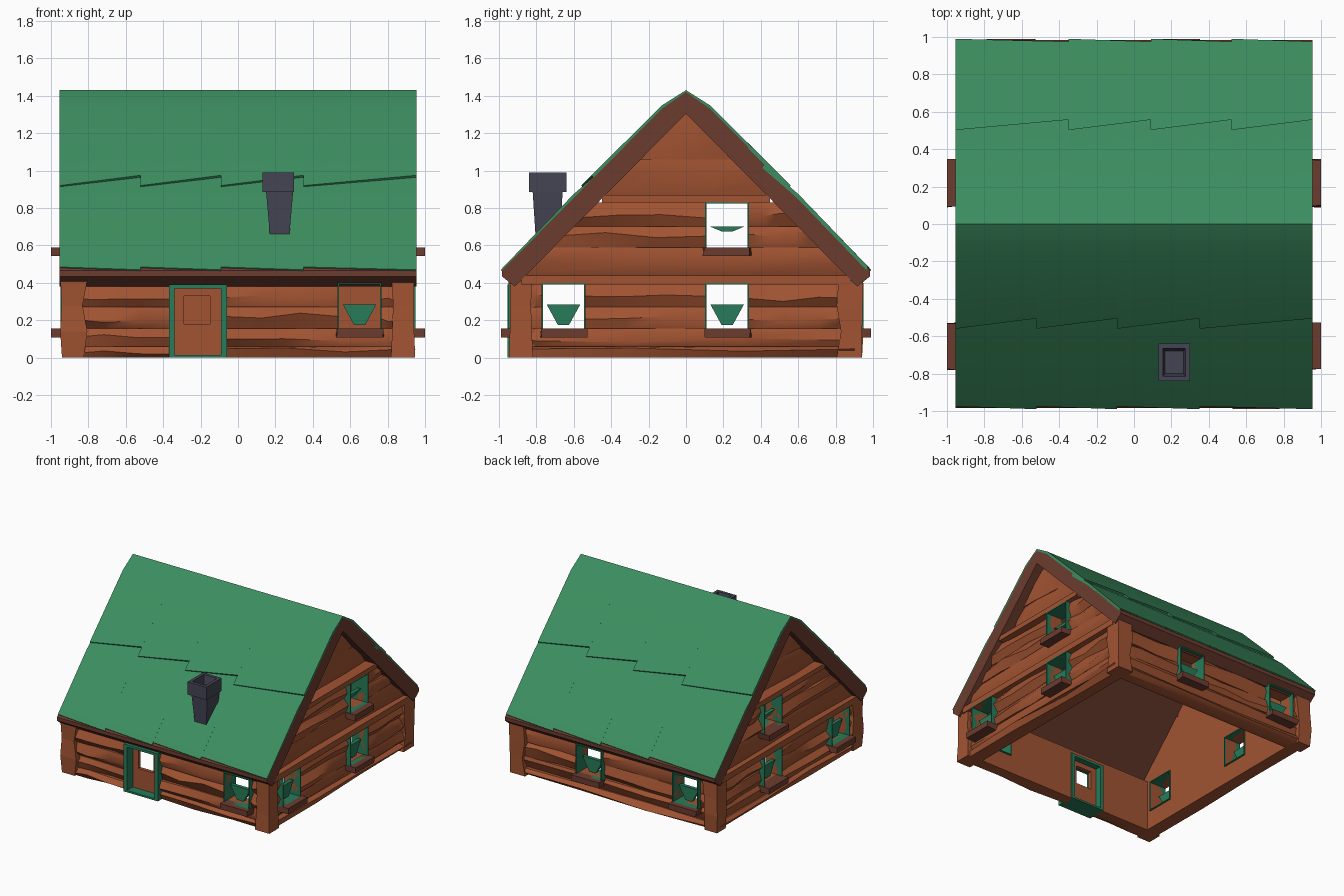
import bpy, bmesh, math, random
from mathutils import Matrix, Vector

if "Cube" in bpy.data.objects:
    bpy.data.objects.remove(bpy.data.objects["Cube"])

random.seed(4)


def material(name, rgb):
    m = bpy.data.materials.new(name)
    m.diffuse_color = (*rgb, 1)
    m.use_nodes = True
    m.node_tree.nodes["Principled BSDF"].inputs["Base Color"].default_value = m.diffuse_color
    return m


WOOD = material("wood", (0.36, 0.088, 0.032))
DARK = material("dark_wood", (0.15, 0.045, 0.028))
GREEN = material("roof_green", (0.045, 0.27, 0.115))
TRIM = material("trim_green", (0.02, 0.2, 0.1))
STONE = material("stone", (0.06, 0.06, 0.09))


def jit(a):
    return random.uniform(-a, a)


def loft(name, loops, mat, side=0, ring=False, smooth=None):
    """Skin point loops; side turns the front (0) to right, back, left (1-3)."""
    bm = bmesh.new()
    rows = [[bm.verts.new(p) for p in loop] for loop in loops]
    n = len(rows[0])
    for a, b in zip(rows, rows[1:] + ([rows[0]] if ring else [])):
        for i in range(n):
            j = (i + 1) % n
            bm.faces.new((a[i], a[j], b[j], b[i]))
    if not ring:
        bm.faces.new(rows[0])
        bm.faces.new(rows[-1])
    bmesh.ops.recalc_face_normals(bm, faces=bm.faces)
    bm.transform(Matrix.Rotation(side * math.pi / 2, 4, 'Z'))
    me = bpy.data.meshes.new(name)
    bm.to_mesh(me)
    bm.free()
    me.materials.append(mat)
    ob = bpy.data.objects.new(name, me)
    bpy.context.collection.objects.link(ob)
    if smooth:
        bpy.context.view_layer.objects.active = ob
        ob.select_set(True)
        bpy.ops.object.shade_smooth_by_angle(angle=math.radians(smooth))
        ob.select_set(False)
    return ob


def box(name, u0, u1, d0, d1, z0, z1, mat, side=0, wob=0.0):
    """Box on a wall: u along the wall, d outward from the centre."""
    def sq(u):
        return [(u + jit(wob), -d, z) for d, z in ((d0, z0), (d1, z0), (d1, z1), (d0, z1))]
    return loft(name, [sq(u0), sq(u1)], mat, side)


def rect(u0, u1, z0, z1, d):
    return [(u0, -d, z0), (u1, -d, z0), (u1, -d, z1), (u0, -d, z1)]


def frame(name, outer, inner, d0, d1, mat, side):
    loft(name, [rect(*outer, d0), rect(*outer, d1), rect(*inner, d1), rect(*inner, d0)],
         mat, side, ring=True)


def log(name, u0, u1, z0, z1, out, side):
    """Bulging plank, clipped under the roof slope."""
    zm = (z0 + z1) / 2 + jit(0.02)
    prof = [(0.81, z0), (out - 0.025, z0), (out, zm), (out - 0.025, z1), (0.81, z1)]
    loops = []
    for k in range(4):
        loop = []
        for i, (d, z) in enumerate(prof):
            lim = max(1.35 - z, 0.01)
            a, b = max(u0, -lim), min(u1, lim)
            mid = k in (1, 2) and i == 2
            loop.append((a + (b - a) * k / 3, -d + (jit(0.015) if 0 < i < 4 else 0),
                         z + (jit(0.02) if mid else 0)))
        loops.append(loop)
    loft(name, loops, WOOD, side, smooth=40)


def log_row(name, z0, z1, holes, side, out=0.925):
    u = -0.9
    for a, b in sorted(holes) + [(0.9, 0.9)]:
        if a > u:
            log(name, u, a, z0, z1, out, side)
        u = b


def window(u, z0, z1, side):
    a, b = u - 0.11, u + 0.11
    t = 0.008
    frame("window_frame", (a - t, b + t, z0 - t, z1 + t), (a, b, z0, z1), 0.80, 0.95, TRIM, side)
    reach = 1.0 if side % 2 else 0.99
    box("window_sill", a - 0.015, b + 0.015, 0.89, reach, z0 - 0.047, z0, DARK, side, 0.008)
    # small hanging green wedge in the opening
    top, low = (0.285, 0.175) if z0 < 0.4 else (0.70, 0.675)
    loft("window_wedge", [[(u - 0.09, -d, top), (u + 0.09, -d, top), (u + 0.03, -d, low),
                           (u - 0.03, -d, low)] for d in (0.87, 0.90)], TRIM, side)


# Walls: window centres per side, front / right / back / left
DOOR = (-0.35, -0.08)
centres = [[0.65], [0.22, -0.655], [-0.22, 0.655], [-0.22, 0.655]]
for side, us in enumerate(centres):
    holes = [(u - 0.11, u + 0.11) for u in us]
    door = [DOOR] if side == 0 else []
    log_row("wall_log", 0.0, 0.06, door, side, 0.935)
    log_row("wall_log", 0.06, 0.155, door, side)
    log_row("wall_log", 0.155, 0.27, holes + door, side)
    log_row("wall_log", 0.27, 0.39, holes + door, side)
    for u in us:
        window(u, 0.155, 0.39, side)
    if side % 2 == 0:
        box("wall_plate", -0.9, 0.9, 0.81, 0.91, 0.385, 0.42, WOOD, side)
        continue
    # gable end
    box("tie_beam", -0.88, 0.88, 0.81, 0.95, 0.39, 0.44, WOOD, side)
    up = holes[:1]
    log_row("gable_log", 0.44, 0.59, [], side)
    log_row("gable_log", 0.59, 0.70, up, side)
    log_row("gable_log", 0.70, 0.83, up, side)
    window(us[0], 0.59, 0.825, side)
    box("collar_beam", -0.45, 0.45, 0.81, 0.95, 0.83, 0.87, WOOD, side)
    log_row("gable_log", 0.87, 1.06, [], side, 0.89)
    log_row("gable_log", 1.06, 1.33, [], side, 0.90)

# Corner posts
for sx in (-1, 1):
    for sy in (-1, 1):
        loops = []
        for z in (0, 0.14, 0.28, 0.41):
            w = 0.82 + jit(0.015)
            o = 0.945 + jit(0.006)
            loops.append([(sx * x, sy * y, z) for x, y in ((w, w), (o, w), (o, o), (w, o))])
        loft("corner_post", loops, WOOD)

# Door: frame and slab with a small opening
frame("door_frame", (-0.37, -0.06, 0, 0.39), (-0.34, -0.09, 0.015, 0.37), 0.80, 0.955, TRIM, 0)
frame("door", (-0.34, -0.09, 0.015, 0.37), (-0.29, -0.15, 0.18, 0.33), 0.85, 0.88, WOOD, 0)

# Roof slab with the gable trim, one bent profile
half = [(0.13, 1.33), (0.985, 0.465), (0.985, 0.435), (0.915, 0.38)]
profile = [(0, 1.42)] + half + [(0, 1.305)] + [(-y, z) for y, z in reversed(half)]
loft("roof_slab", [[(x, y, z) for y, z in profile] for x in (-0.955, 0.955)], DARK)

# Roof sheets: overlapping courses with slanted lower edges, repeated on the back
cols = [-0.955, -0.52, -0.09, 0.35, 0.955]
courses = [[(0.42, 1.03), (0.60, 0.875), (0.975, 0.485)],
           [(0, 1.43), (0.13, 1.348), (0.56, 0.92)]]
for side in (0, 2):
    for x0, x1 in zip(cols, cols[1:]):
        for c, pts in enumerate(courses):
            loops = []
            for x, shift in ((x0, 0.0), (x1, 0.015 if c == 0 else -0.055)):
                p = pts[:-1] + [(pts[-1][0] + shift, pts[-1][1] - shift)]
                top = [(x, -y, z) for y, z in p]
                low = [(x, -max(y - 0.012, 0), z - 0.016) for y, z in reversed(p)]
                loops.append(top + low)
            loft("roof_sheet", loops, GREEN, side, smooth=35)


# Chimney: tapered shaft and hollow cap
def ring_sq(x0, x1, y0, y1, z):
    return [(x0, y0, z), (x1, y0, z), (x1, y1, z), (x0, y1, z)]


loft("chimney_shaft", [ring_sq(0.175, 0.27, -0.80, -0.68, 0.58),
                       ring_sq(0.17, 0.275, -0.805, -0.67, 0.66),
                       ring_sq(0.15, 0.295, -0.82, -0.66, 0.89)], STONE)
loft("chimney_cap", [ring_sq(0.13, 0.30, -0.84, -0.64, 0.885),
                     ring_sq(0.13, 0.30, -0.84, -0.64, 0.99),
                     ring_sq(0.155, 0.275, -0.815, -0.665, 0.99),
                     ring_sq(0.165, 0.265, -0.80, -0.68, 0.92)], STONE)
